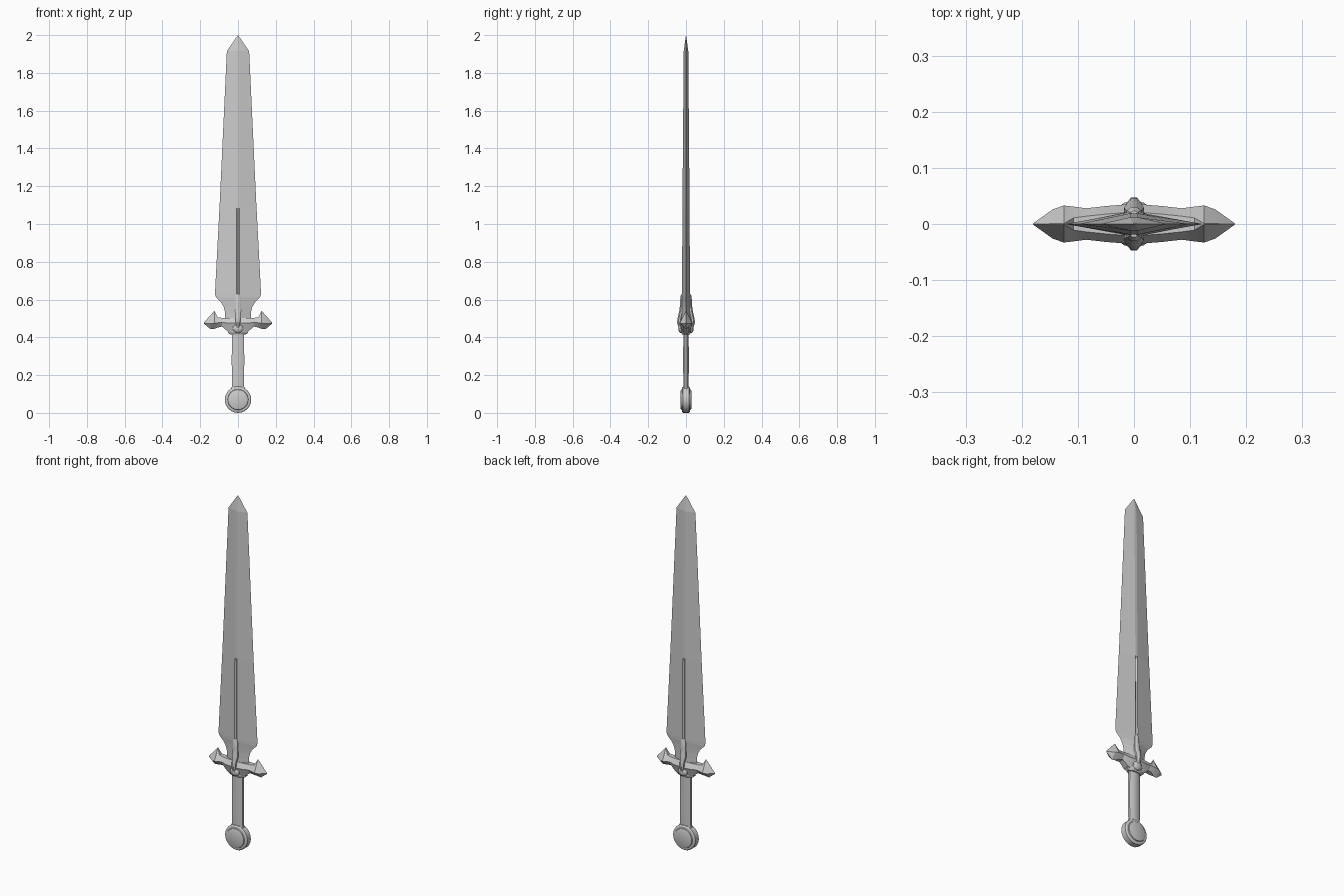
import bpy, bmesh, math

if "Cube" in bpy.data.objects:
    bpy.data.objects.remove(bpy.data.objects["Cube"])


def loft(name, rings, smooth=None):
    """Skin a list of equal-length point rings and cap both ends."""
    bm = bmesh.new()
    vs = [[bm.verts.new(p) for p in r] for r in rings]
    n = len(rings[0])
    for a, b in zip(vs, vs[1:]):
        for i in range(n):
            j = (i + 1) % n
            bm.faces.new((a[i], a[j], b[j], b[i]))
    bm.faces.new(vs[0][::-1])
    bm.faces.new(vs[-1])
    bmesh.ops.remove_doubles(bm, verts=bm.verts, dist=0.00005)
    bmesh.ops.recalc_face_normals(bm, faces=bm.faces)
    me = bpy.data.meshes.new(name)
    bm.to_mesh(me)
    bm.free()
    ob = bpy.data.objects.new(name, me)
    bpy.context.collection.objects.link(ob)
    if smooth:
        bpy.ops.object.select_all(action='DESELECT')
        ob.select_set(True)
        bpy.context.view_layer.objects.active = ob
        bpy.ops.object.shade_smooth_by_angle(angle=math.radians(smooth))
    return ob


def oval(rx, ry, z, n, cy=0.0):
    return [(rx * math.cos(math.tau * (i + .5) / n),
             cy + ry * math.sin(math.tau * (i + .5) / n), z) for i in range(n)]


# Blade: diamond section with a narrow central groove on both faces
def blade_ring(w, t, d, z):
    g = min(0.007, w * 0.3)
    return [(w, 0, z), (g, t, z), (0, t - d, z), (-g, t, z),
            (-w, 0, z), (-g, -t, z), (0, d - t, z), (g, -t, z)]


loft("blade", [blade_ring(*r) for r in [
    (.068, .024, .0, .45), (.068, .024, .0, .53), (.075, .023, .0, .56),
    (.092, .022, .0, .588), (.117, .021, .0, .612), (.122, .021, .006, .63),
    (.099, .019, .006, 1.07), (.098, .019, .0, 1.085),
    (.059, .012, .0, 1.915), (.0005, .0005, .0, 2.0)]])


# Crossguard: ridged section swept along x, tips flaring upward
def guard_ring(x, zb, zm, zt, y, f):
    return [(x, -y * f, zt), (x, y * f, zt), (x, y, zm),
            (x, y * f, zb), (x, -y * f, zb), (x, -y, zm)]


half = [(0, .425, .475, .503, .036, .6), (.05, .428, .475, .503, .032, .55),
        (.085, .457, .48, .503, .028, .5), (.108, .452, .477, .506, .031, .35),
        (.125, .445, .475, .54, .033, .02), (.145, .443, .473, .518, .026, .02),
        (.18, .472, .475, .479, .001, .1)]
sections = [(-h[0],) + h[1:] for h in half[:0:-1]] + half
loft("crossguard", [guard_ring(*s) for s in sections], 20)

# Collar under the guard
loft("guard_collar", [oval(.045, .022, .415, 8), oval(.058, .027, .425, 8),
                      oval(.058, .027, .46, 8)])

# Ornament strap and knob on the front and back of the guard
for side, label in ((-1, "front"), (1, "back")):
    loft(label + "_strap", [oval(rx, ry, z, 8, side * cy) for rx, ry, z, cy in [
        (.009, .008, .445, .030), (.013, .014, .475, .034),
        (.013, .013, .495, .034), (.019, .013, .54, .024),
        (.016, .012, .575, .020), (.014, .011, .615, .020),
        (.007, .006, .63, .018)]], 40)
    loft(label + "_knob", [oval(.029 * math.sin(a), .015 * math.sin(a),
                                .447 - .025 * math.cos(a), 10, side * .026)
                           for a in [math.pi * (.05 + .15 * k) for k in range(7)]], 50)

# Grip with a small ring at its foot
loft("grip", [oval(.035, .0155, .13, 8), oval(.036, .016, .28, 8),
              oval(.035, .0155, .43, 8)], 30)
loft("grip_ring", [oval(.036, .019, .122, 12), oval(.039, .02, .13, 12),
                   oval(.036, .018, .138, 12)])


# Round pommel: rim with a raised face on each side
def disc_ring(r, y, n=24):
    return [(r * math.cos(math.tau * i / n), y,
             .07 + r * math.sin(math.tau * i / n)) for i in range(n)]


profile = [(.046, .029), (.053, .026), (.055, .021), (.064, .020), (.07, .015)]
loft("pommel", [disc_ring(r, -y) for r, y in profile]
     + [disc_ring(r, y) for r, y in reversed(profile)], 30)
